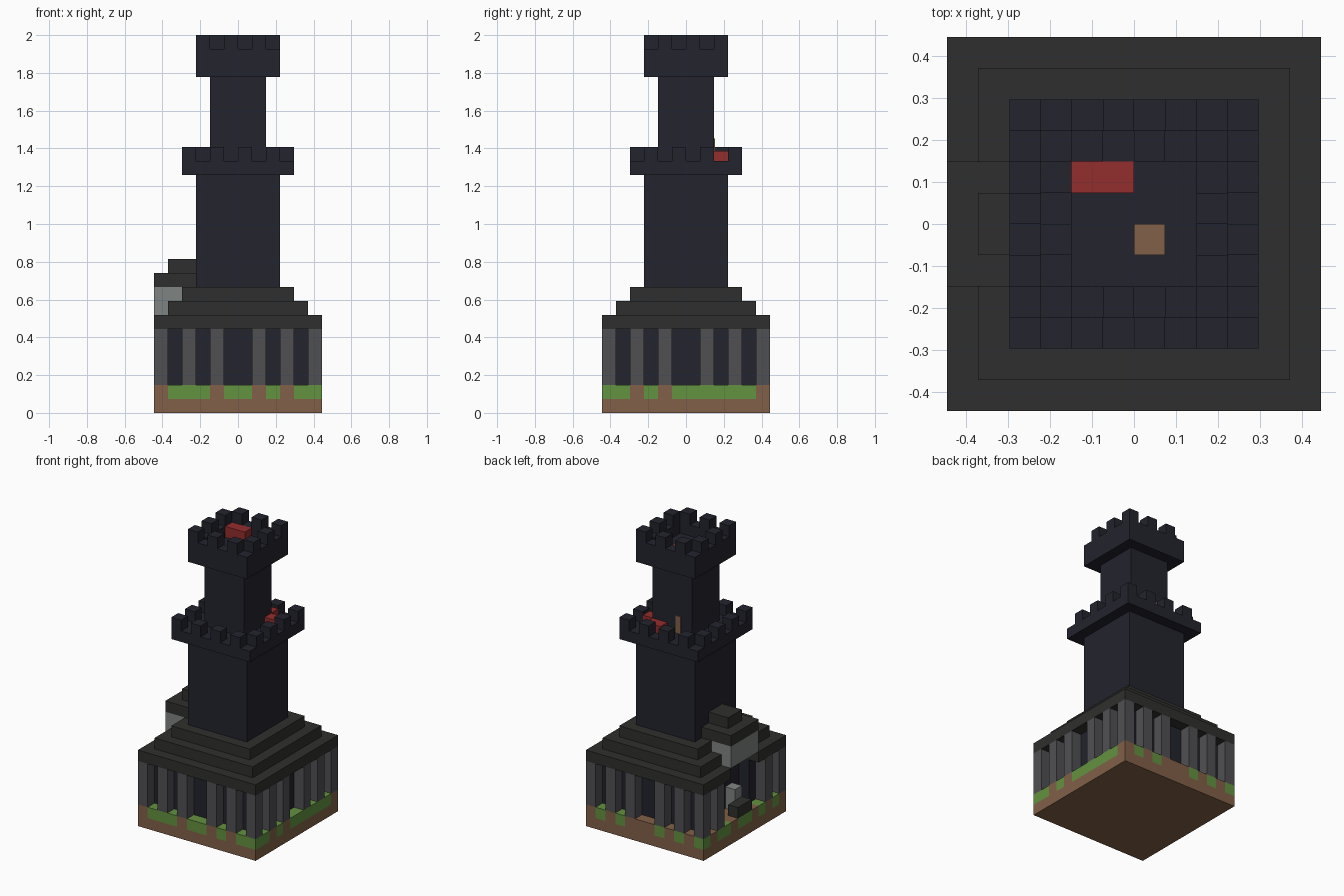
import bpy, bmesh
from mathutils import Matrix, Vector

U = 2 / 27  # size of one block

if "Cube" in bpy.data.objects:
    bpy.data.objects.remove(bpy.data.objects["Cube"], do_unlink=True)


def material(name, rgb):
    linear = [((c / 255 + 0.055) / 1.055) ** 2.4 for c in rgb] + [1]
    m = bpy.data.materials.new(name)
    m.use_nodes = True
    m.diffuse_color = linear
    m.node_tree.nodes["Principled BSDF"].inputs["Base Color"].default_value = linear
    return m


NAVY = material("navy stone", (35, 35, 46))
CHARCOAL = material("charcoal stone", (47, 47, 46))
GRAY = material("pillar gray", (80, 80, 84))
PALE = material("pale gray", (127, 132, 130))
DIRT = material("dirt brown", (129, 96, 72))
GRASS = material("grass green", (100, 146, 65))
RED = material("red cloth", (148, 45, 46))


def part(name, mat, boxes):
    """One object from boxes (x0, x1, y0, y1, z0, z1) in block units."""
    bm = bmesh.new()
    for x0, x1, y0, y1, z0, z1 in boxes:
        centre = Vector((x0 + x1, y0 + y1, z0 + z1)) * U / 2
        size = Vector((x1 - x0, y1 - y0, z1 - z0)) * U
        bmesh.ops.create_cube(bm, size=1, matrix=Matrix.LocRotScale(centre, None, size))
    mesh = bpy.data.meshes.new(name)
    bm.to_mesh(mesh)
    bm.free()
    mesh.materials.append(mat)
    obj = bpy.data.objects.new(name, mesh)
    bpy.context.collection.objects.link(obj)


def slab(r, z0, z1):
    return (-r, r, -r, r, z0, z1)


def ring(r):
    """Cells around the edge of a square of half width r."""
    n = 2 * r
    return [(i, j) for i in range(n) for j in range(n) if i in (0, n - 1) or j in (0, n - 1)]


def cell(i, j, r, z0, z1):
    return (i - r, i - r + 1, j - r, j - r + 1, z0, z1)


def gated(r, z0, z1):
    """Square slab with a gateway recessed into its -x side."""
    return [(-4, r, -r, r, z0, z1), (-r, -4, -r, -2, z0, z1), (-r, -4, 2, r, z0, z1)]


# Ground: dirt with grassy blocks round the rim
front, right = {1, 2, 3, 5, 6, 8, 10, 11}, {0, 1, 3, 5, 6, 7, 8, 9, 10}
back, left = {0, 2, 4, 8, 10}, {1, 3, 5, 6, 8, 9, 11}


def grassy(i, j):
    if j == 0:
        return i in front
    if j == 11:
        return i in back
    return j in (right if i == 11 else left)


rim = ring(6)
part("ground", DIRT, [slab(6, 0, 1), slab(5, 1, 2)]
     + [cell(i, j, 6, 1, 2) for i, j in rim if not grassy(i, j)])
part("grass", GRASS, [cell(i, j, 6, 1, 2) for i, j in rim if grassy(i, j)])

# Lower hall: recessed wall, pillars and stepped roof
part("hall_wall", NAVY, gated(5, 2, 6))
stops = {0, 2, 4, 7, 9, 11}
part("pillars", GRAY, [cell(i, j, 6, 2, 6) for i, j in rim
                       if i in stops and j in stops and not (i == 0 and j in (4, 7))])
part("hall_roof", CHARCOAL, gated(6, 6, 7) + [slab(5, 7, 8), slab(4, 8, 9)])

# Gatehouse on the -x side
part("gatehouse_wall", PALE, [(-6, -3, -2, 2, 7, 9)])
part("gatehouse_roof", CHARCOAL, [(-6, -3, -2, 2, 9, 10), (-5, -3, -1, 1, 10, 11)])
part("gate_step", CHARCOAL, [(-6, -5, -1, 1, 2, 3)])
part("gate_post", PALE, [(-5, -4, -1, 0, 2, 4)])

# Towers
part("main_tower", NAVY, [slab(3, 9, 17)])
part("upper_tower", NAVY, [slab(2, 18, 24)])


def merlons(r, z):
    return [cell(i, j, r, z, z + 1) for i, j in ring(r) if (i + j) % 2 == 0]


# Battlements with alternating merlons
part("lower_battlement", NAVY, [slab(4, 17, 18)] + merlons(4, 18))
parapet = [(-3, 3, -3, -2, 25, 26), (-3, 3, 2, 3, 25, 26), (-3, -2, -2, 2, 25, 26), (2, 3, -2, 2, 25, 26)]
part("upper_battlement", NAVY, [slab(3, 24, 25)] + parapet + merlons(3, 26))

# Furnishings on the tower floors
part("top_bed", RED, [(-2, 0, 1, 2, 25, 26)])
part("lower_beds", RED, [(0.5, 2, 2, 3, 18, 18.7), (2, 3, 1, 2, 18, 18.7)])
part("hatch", DIRT, [(0, 1, -1, 0, 25, 25.08)])
part("tower_door", DIRT, [(-0.9, -0.4, 2, 2.08, 18, 19.6)])
